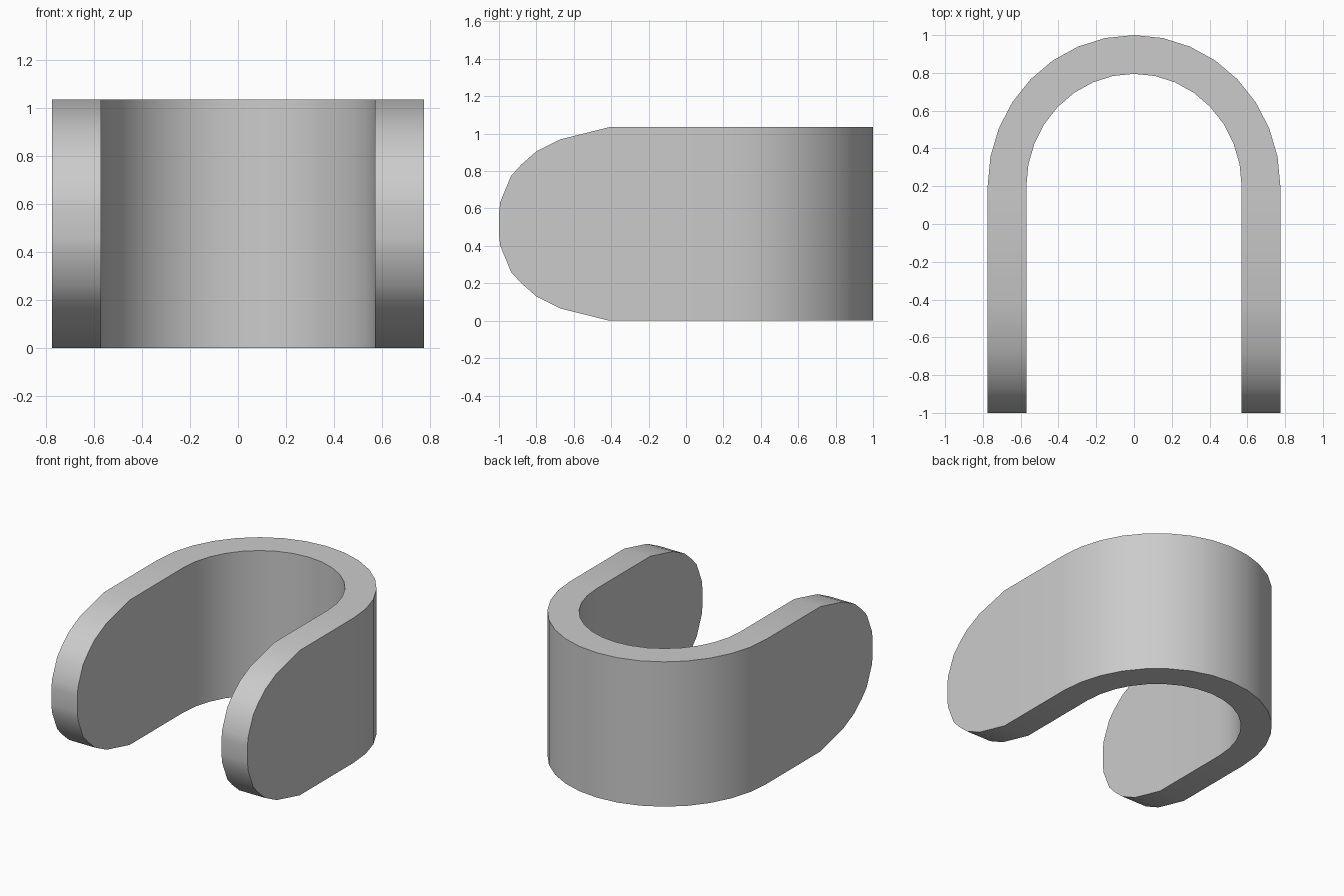
import bpy
import bmesh
from math import sin, cos, pi, radians

cube = bpy.data.objects.get("Cube")
if cube:
    bpy.data.objects.remove(cube, do_unlink=True)

HEIGHT = 1.035
BEND_Y = 0.2          # where the straight arms meet the bend
OUTER, INNER = (0.775, 0.80), (0.57, 0.595)
STEPS = 16

# Rounded arm tip: y position and how far the edge is cut in from top and bottom
TIP = [(-1.0, 0.46), (-0.993, 0.4), (-0.935, 0.26), (-0.88, 0.2),
       (-0.8, 0.13), (-0.67, 0.065), (-0.41, 0.0)]


def arm(side):
    """Cross-sections of one straight arm, from tip to bend."""
    return [((side * OUTER[0], y), (side * INNER[0], y), cut) for y, cut in TIP]


def bend():
    """Cross-sections of the half-round back."""
    for i in range(STEPS + 1):
        a = pi * i / STEPS
        yield tuple((r[0] * cos(a), BEND_Y + r[1] * sin(a)) for r in (OUTER, INNER)) + (0.0,)


sections = arm(1) + list(bend()) + arm(-1)[::-1]

# Loft the rectangular cross-sections into a closed clip
bm = bmesh.new()
rings = []
for outer, inner, cut in sections:
    corners = [(*outer, cut), (*outer, HEIGHT - cut), (*inner, HEIGHT - cut), (*inner, cut)]
    rings.append([bm.verts.new(c) for c in corners])
for a, b in zip(rings, rings[1:]):
    for i in range(4):
        j = (i + 1) % 4
        bm.faces.new((a[i], a[j], b[j], b[i]))
bm.faces.new(rings[0])
bm.faces.new(rings[-1])
bmesh.ops.recalc_face_normals(bm, faces=bm.faces)
mesh = bpy.data.meshes.new("u_clip")
bm.to_mesh(mesh)
bm.free()

# Plain grey material
grey = bpy.data.materials.new("light grey")
grey.use_nodes = True
colour = (0.6, 0.6, 0.6, 1)
grey.diffuse_color = colour
grey.node_tree.nodes["Principled BSDF"].inputs["Base Color"].default_value = colour
mesh.materials.append(grey)

clip = bpy.data.objects.new("u_clip", mesh)
bpy.context.collection.objects.link(clip)
bpy.ops.object.select_all(action='DESELECT')
clip.select_set(True)
bpy.context.view_layer.objects.active = clip
bpy.ops.object.shade_smooth_by_angle(angle=radians(30))
